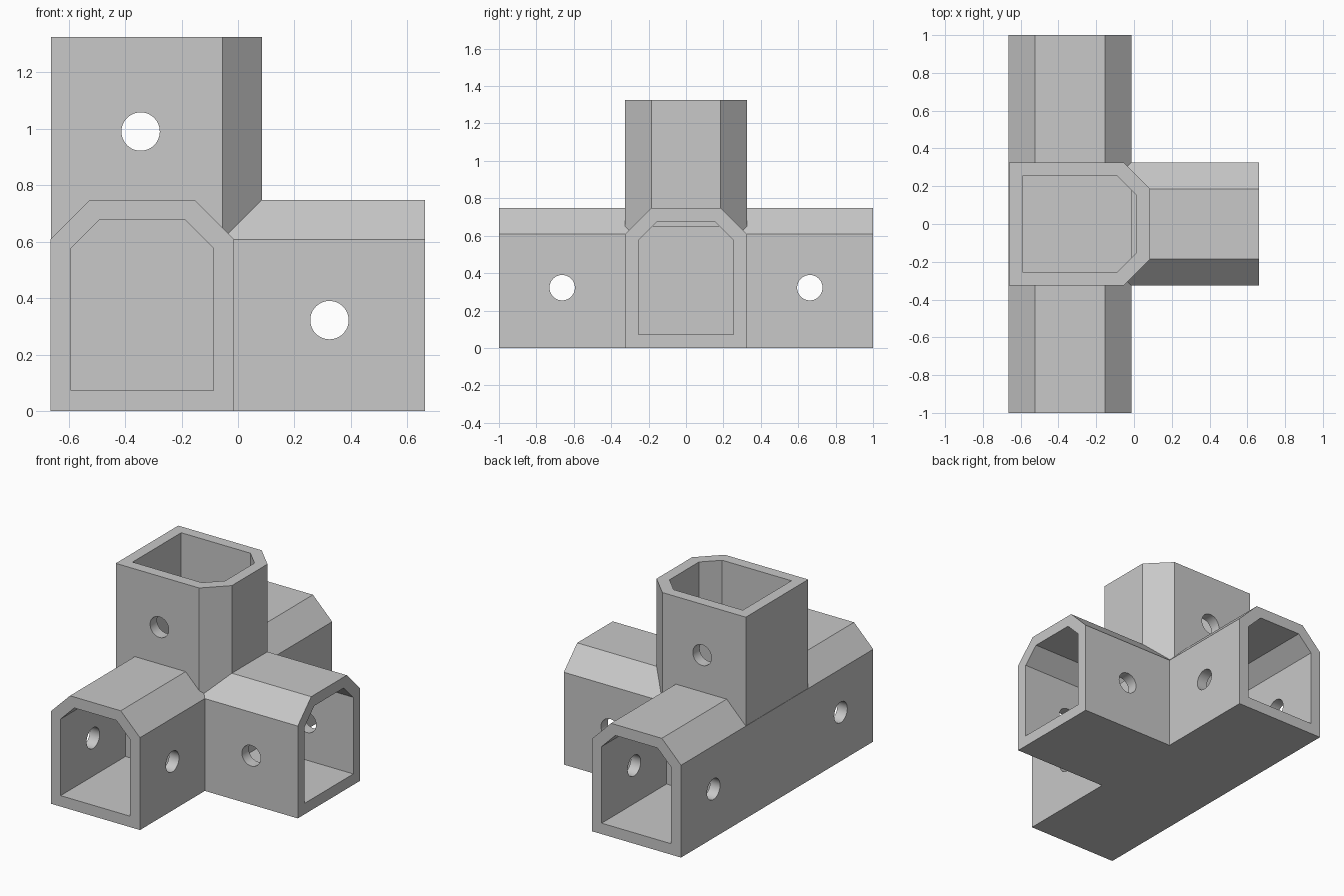
import bpy, bmesh, math
from mathutils import Vector

cube = bpy.data.objects.get("Cube")
if cube:
    bpy.data.objects.remove(cube, do_unlink=True)

grey = bpy.data.materials.new("plain grey")
grey.use_nodes = True
color = (0.58, 0.58, 0.58, 1)
grey.diffuse_color = color
grey.node_tree.nodes["Principled BSDF"].inputs["Base Color"].default_value = color

BACK = -0.663     # flat side shared by the run and the upright
MID = -0.339      # centre line of the run and the upright
HALF = 0.325      # half width of every tube
TALL = 0.748      # depth of every tube profile
WALL = 0.072
CUT = 0.14        # outer corner chamfer


# Each axis maps profile coordinates (across, up, along) to the model
AXES = {
    "x": lambda u, v, w: Vector((w, u, v)),
    "y": lambda u, v, w: Vector((MID + u, w, v)),
    "z": lambda u, v, w: Vector((BACK + v, u, w)),
}


def finish(bm, name):
    bmesh.ops.recalc_face_normals(bm, faces=bm.faces)
    mesh = bpy.data.meshes.new(name)
    bm.to_mesh(mesh)
    bm.free()
    mesh.materials.append(grey)
    obj = bpy.data.objects.new(name, mesh)
    bpy.context.collection.objects.link(obj)
    return obj


def tube(name, axis, start, end, inset=0.0):
    """Prism with a square base and two chamfered top corners."""
    h, lo, hi = HALF - inset, inset, TALL - inset
    c = CUT - inset * 0.56
    profile = [(-h, lo), (h, lo), (h, hi - c), (h - c, hi), (c - h, hi), (-h, hi - c)]
    bm = bmesh.new()
    a = [bm.verts.new(AXES[axis](u, v, start)) for u, v in profile]
    b = [bm.verts.new(AXES[axis](u, v, end)) for u, v in profile]
    bm.faces.new(a)
    bm.faces.new(b)
    for i in range(len(a)):
        j = (i + 1) % len(a)
        bm.faces.new((a[i], a[j], b[j], b[i]))
    return finish(bm, name)


def drill(name, center, axis):
    bm = bmesh.new()
    bmesh.ops.create_cone(bm, cap_ends=True, segments=48, radius1=0.068,
                          radius2=0.068, depth=1.0)
    obj = finish(bm, name)
    obj.location = center
    if axis == "y":
        obj.rotation_euler.x = math.pi / 2
    else:
        obj.rotation_euler.y = math.pi / 2
    return obj


def combine(target, other, operation):
    other.hide_render = True
    bpy.context.view_layer.update()
    mod = target.modifiers.new(operation.title(), "BOOLEAN")
    mod.operation = operation
    mod.solver = "EXACT"
    mod.object = other
    bpy.context.view_layer.objects.active = target
    bpy.ops.object.modifier_apply(modifier=mod.name)
    bpy.data.objects.remove(other, do_unlink=True)


# Solid body: long run, side arm and upright
body = tube("four_way_connector", "y", -1, 1)
combine(body, tube("side_arm", "x", -0.4, 0.663), "UNION")
combine(body, tube("upright", "z", 0.2, 1.325), "UNION")

# Sockets stop at the solid centre block
for name, axis, start, end in (
    ("front_socket", "y", -1.1, -HALF),
    ("back_socket", "y", HALF, 1.1),
    ("side_socket", "x", -0.014, 0.8),
    ("top_socket", "z", 0.652, 1.5),
):
    combine(body, tube(name, axis, start, end, WALL), "DIFFERENCE")

# Cross-drilled screw holes, through both walls of each arm
for name, center, axis in (
    ("front_hole", (MID, -0.662, 0.322), "x"),
    ("back_hole", (MID, 0.662, 0.322), "x"),
    ("side_hole", (0.324, 0, 0.322), "y"),
    ("top_hole", (-0.345, 0, 0.99), "y"),
):
    combine(body, drill(name, center, axis), "DIFFERENCE")

# Flat walls with smooth hole bores
for obj in bpy.context.selected_objects:
    obj.select_set(False)
body.select_set(True)
bpy.context.view_layer.objects.active = body
bpy.ops.object.shade_smooth_by_angle(angle=math.radians(30))
